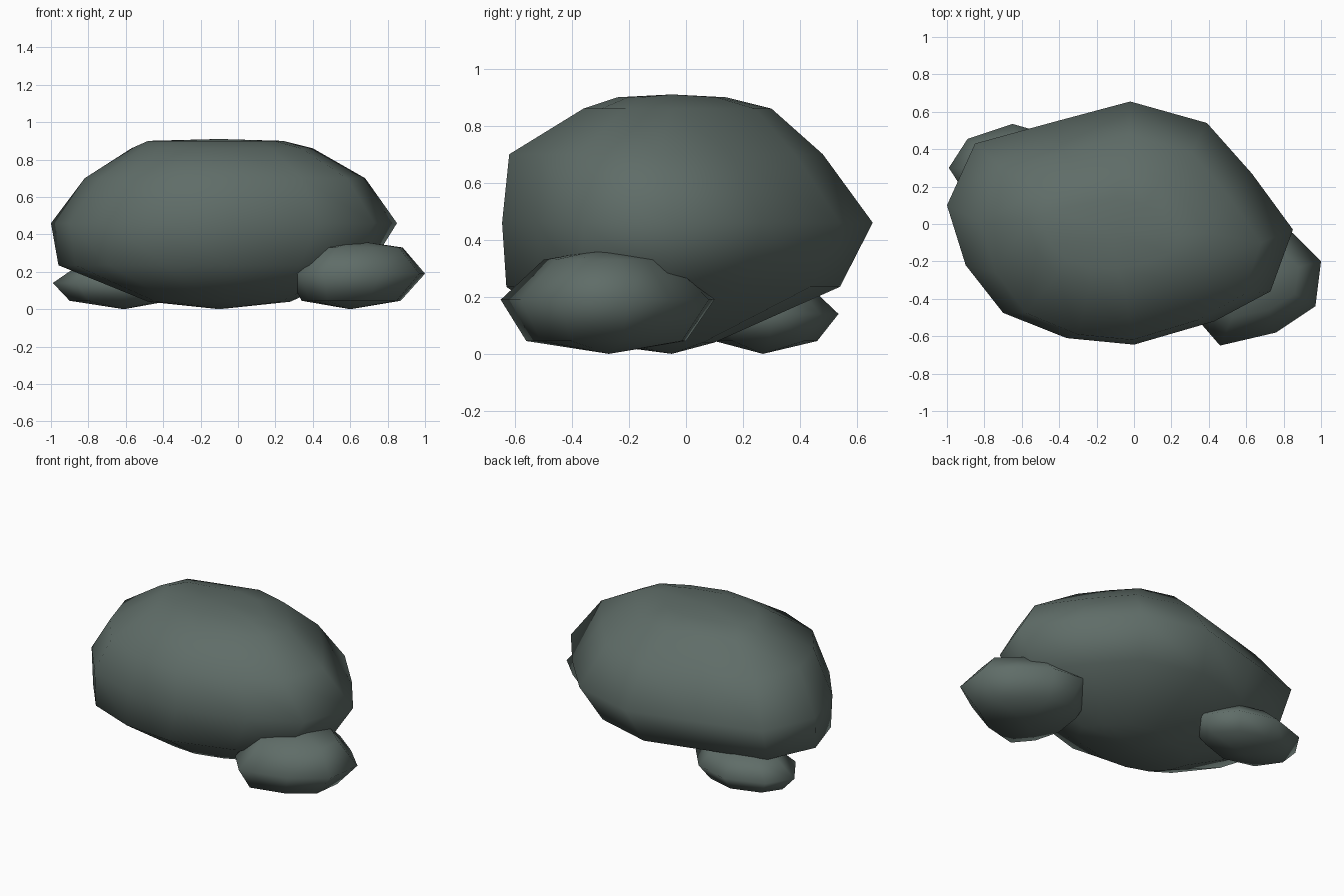
import bpy
import bmesh

cube = bpy.data.objects.get("Cube")
if cube:
    bpy.data.objects.remove(cube, do_unlink=True)

# One grey-green stone colour
stone = bpy.data.materials.new("grey_green_stone")
stone.use_nodes = True
colour = (0.115, 0.152, 0.138, 1)
stone.diffuse_color = colour
bsdf = stone.node_tree.nodes["Principled BSDF"]
bsdf.inputs["Base Color"].default_value = colour
bsdf.inputs["Roughness"].default_value = 0.9


def make_rock(name, outline, rings, bottom, top):
    """Loft an outline through rings of (z, x min, x max, y min, y max)."""
    xs, ys = zip(*outline)
    x_low, x_span = min(xs), max(xs) - min(xs)
    y_low, y_span = min(ys), max(ys) - min(ys)
    bm = bmesh.new()
    loops = []
    for z, x0, x1, y0, y1 in rings:
        loops.append([bm.verts.new((x0 + (x - x_low) / x_span * (x1 - x0),
                                    y0 + (y - y_low) / y_span * (y1 - y0), z))
                      for x, y in outline])
    count = len(outline)
    low, high = bm.verts.new(bottom), bm.verts.new(top)
    for i in range(count):
        j = (i + 1) % count
        for a, b in zip(loops, loops[1:]):
            bm.faces.new((a[i], a[j], b[j], b[i]))
        bm.faces.new((low, loops[0][j], loops[0][i]))
        bm.faces.new((high, loops[-1][i], loops[-1][j]))
    bmesh.ops.recalc_face_normals(bm, faces=bm.faces)
    for face in bm.faces:
        face.smooth = True
    mesh = bpy.data.meshes.new(name)
    bm.to_mesh(mesh)
    bm.free()
    mesh.materials.append(stone)
    rock = bpy.data.objects.new(name, mesh)
    bpy.context.collection.objects.link(rock)
    return rock


# Large boulder
make_rock(
    "large_boulder",
    [(-1, 0.1), (-0.85, 0.43), (-0.45, 0.54), (-0.02, 0.655), (0.39, 0.54),
     (0.63, 0.27), (0.85, -0.03), (0.73, -0.36), (0.43, -0.52), (0, -0.645),
     (-0.36, -0.61), (-0.7, -0.475), (-0.9, -0.22)],
    [(0.04, -0.48, 0.28, -0.35, 0.1),
     (0.235, -0.96, 0.71, -0.63, 0.54),
     (0.46, -1, 0.85, -0.645, 0.655),
     (0.7, -0.82, 0.68, -0.62, 0.48),
     (0.86, -0.57, 0.4, -0.36, 0.3),
     (0.9, -0.48, 0.24, -0.24, 0.14)],
    (-0.1, -0.05, 0), (-0.1, -0.05, 0.91))

# Small rock at the front
make_rock(
    "front_rock",
    [(0.46, -0.65), (0.76, -0.58), (0.97, -0.44), (1, -0.2), (0.85, -0.05),
     (0.68, 0.08), (0.48, 0.1), (0.31, -0.02), (0.27, -0.28), (0.33, -0.5)],
    [(0.045, 0.34, 0.87, -0.56, 0),
     (0.19, 0.27, 1, -0.65, 0.1),
     (0.33, 0.4, 0.88, -0.5, -0.05)],
    (0.6, -0.27, 0), (0.64, -0.3, 0.365))

# Small rock at the back
make_rock(
    "back_rock",
    [(-0.99, 0.3), (-0.89, 0.455), (-0.65, 0.535), (-0.42, 0.47),
     (-0.28, 0.3), (-0.35, 0.12), (-0.6, 0.03), (-0.86, 0.1)],
    [(0.045, -0.9, -0.36, 0.1, 0.46),
     (0.14, -0.99, -0.28, 0.03, 0.535),
     (0.23, -0.86, -0.38, 0.12, 0.44)],
    (-0.61, 0.27, 0), (-0.62, 0.28, 0.26))
